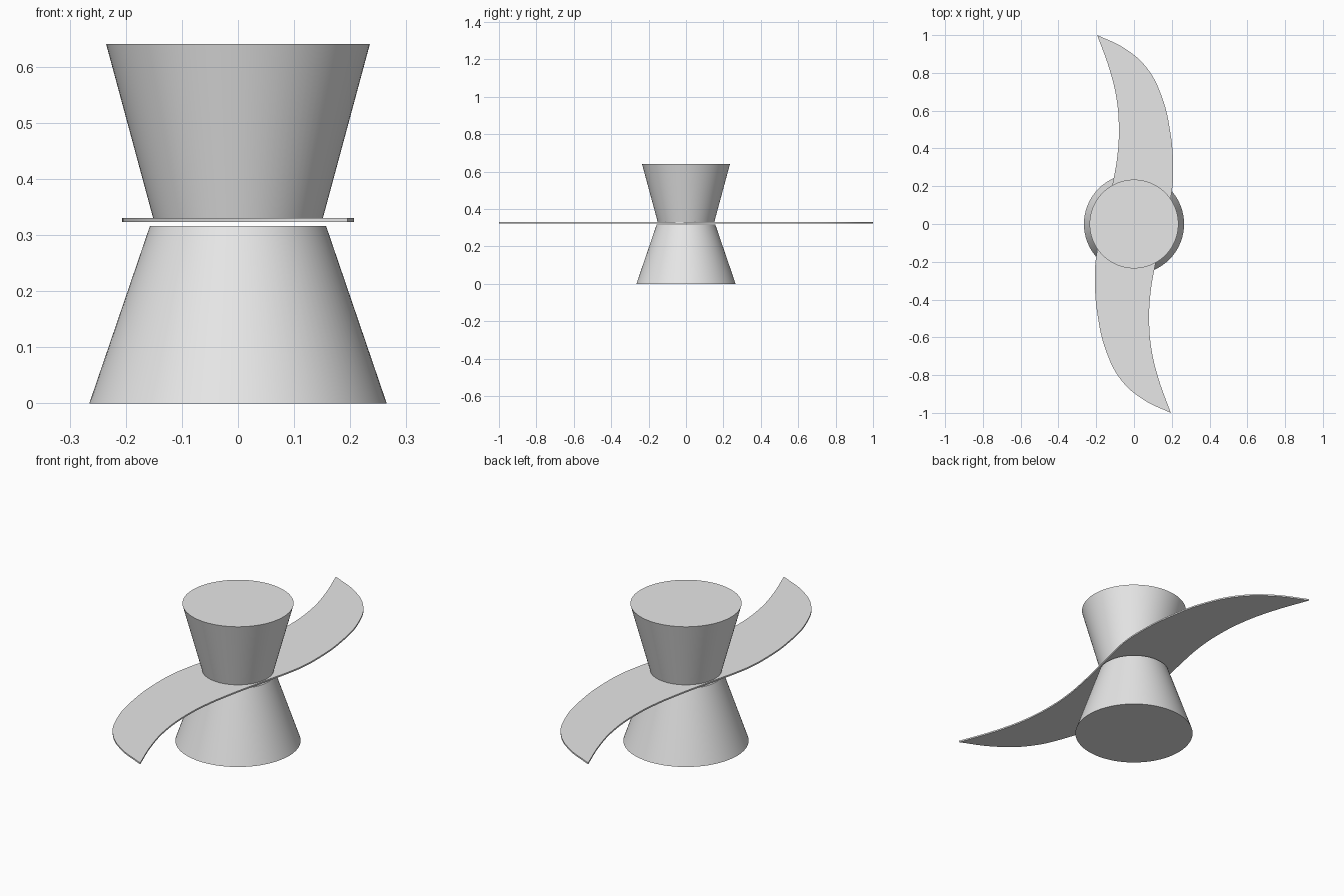
import bpy
import math

if "Cube" in bpy.data.objects:
    bpy.data.objects.remove(bpy.data.objects["Cube"])

grey = bpy.data.materials.new("light_grey")
grey.diffuse_color = (0.8, 0.8, 0.8, 1)
grey.use_nodes = True
grey.node_tree.nodes["Principled BSDF"].inputs["Base Color"].default_value = grey.diffuse_color


def finish(obj, name):
    obj.name = name
    obj.data.materials.clear()
    obj.data.materials.append(grey)
    bpy.ops.object.select_all(action='DESELECT')
    obj.select_set(True)
    bpy.context.view_layer.objects.active = obj
    bpy.ops.object.shade_smooth_by_angle(angle=math.radians(35))


def tapered_hub(name, z0, z1, r0, r1):
    bpy.ops.mesh.primitive_cone_add(vertices=96, radius1=r0, radius2=r1,
                                    depth=z1 - z0, location=(0, 0, (z0 + z1) / 2))
    finish(bpy.context.object, name)


# Two hubs flaring away from the blade
tapered_hub("lower_hub", 0.0, 0.316, 0.265, 0.157)
tapered_hub("upper_hub", 0.329, 0.64, 0.151, 0.235)

# One edge of the S-shaped blade, from the rear tip down to the front tip;
# the other edge is the same edge turned half a turn
edge = [(-0.195, 1.0), (-0.13, 0.82), (-0.092, 0.66), (-0.08, 0.5),
        (-0.088, 0.36), (-0.112, 0.22), (-0.155, 0.03), (-0.2, -0.17),
        (-0.207, -0.3), (-0.193, -0.48), (-0.145, -0.68), (-0.065, -0.83),
        (0.05, -0.93)]
outline = edge + [(-x, -y) for x, y in edge]

curve = bpy.data.curves.new("blade_outline", 'CURVE')
curve.dimensions = '2D'
curve.fill_mode = 'BOTH'
curve.extrude = 0.0035
curve.resolution_u = 6
spline = curve.splines.new('BEZIER')
spline.bezier_points.add(len(outline) - 1)
spline.use_cyclic_u = True
for i, (point, (x, y)) in enumerate(zip(spline.bezier_points, outline)):
    point.co = (x, y, 0)
    kind = 'VECTOR' if i % len(edge) == 0 else 'AUTO'  # pointed tips
    point.handle_left_type = point.handle_right_type = kind

# Blade: the filled outline turned into a thin plate
blade = bpy.data.objects.new("blade", curve)
blade.location.z = 0.3265
bpy.context.collection.objects.link(blade)
bpy.context.view_layer.objects.active = blade
bpy.ops.object.select_all(action='DESELECT')
blade.select_set(True)
bpy.ops.object.convert(target='MESH')
finish(bpy.context.object, "blade")
